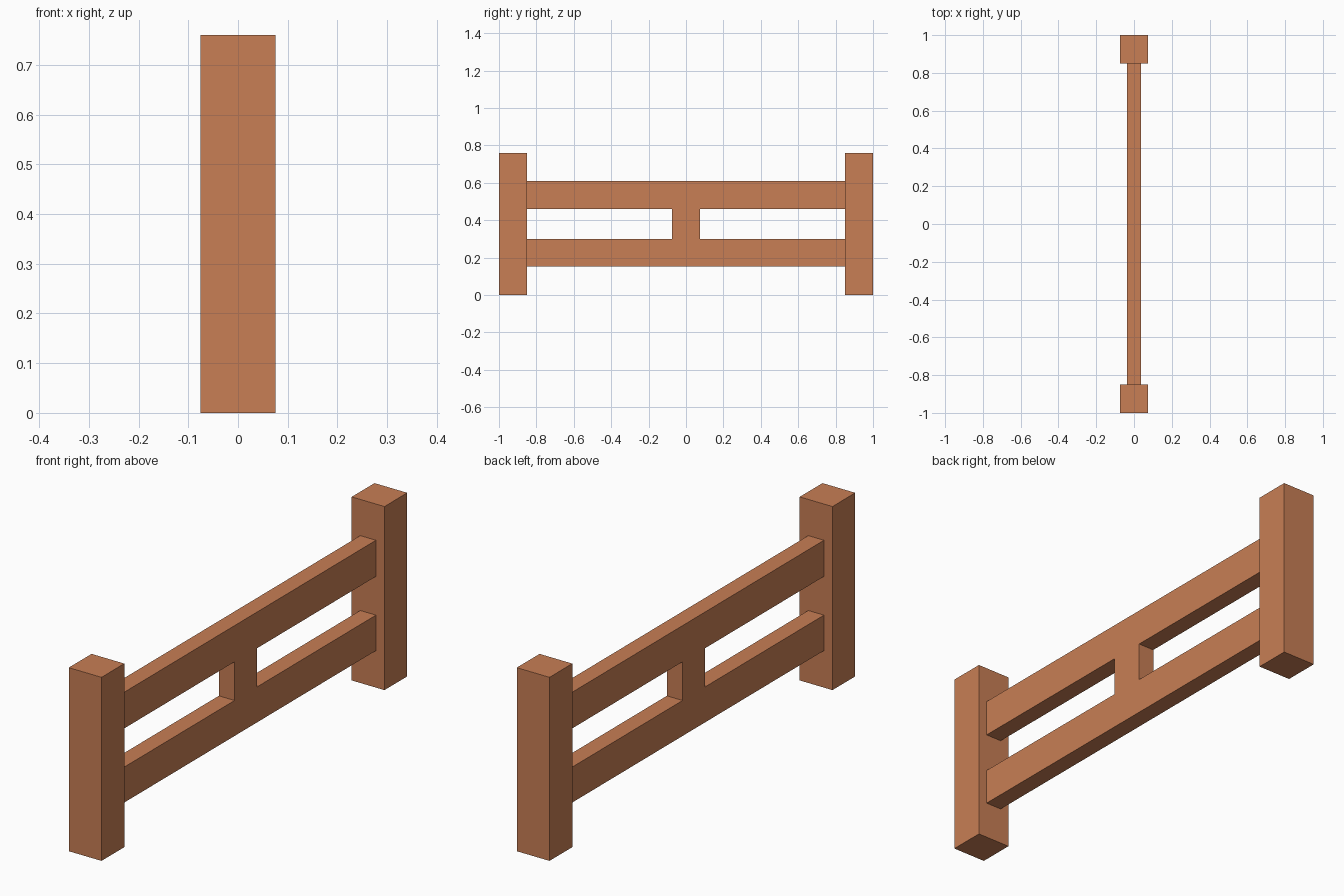
import bpy, bmesh

if "Cube" in bpy.data.objects:
    bpy.data.objects.remove(bpy.data.objects["Cube"])

wood = bpy.data.materials.new("wood")
wood.diffuse_color = (0.58, 0.21, 0.09, 1)
wood.use_nodes = True
wood.node_tree.nodes["Principled BSDF"].inputs["Base Color"].default_value = wood.diffuse_color


def finish(name, bm):
    bmesh.ops.recalc_face_normals(bm, faces=bm.faces)
    mesh = bpy.data.meshes.new(name)
    bm.to_mesh(mesh)
    bm.free()
    mesh.materials.append(wood)
    obj = bpy.data.objects.new(name, mesh)
    bpy.context.collection.objects.link(obj)
    return obj


def extrude_x(name, profile, half):
    """Extrude a (y, z) outline from x = -half to x = +half."""
    bm = bmesh.new()
    face = bm.faces.new([bm.verts.new((-half, y, z)) for y, z in profile])
    result = bmesh.ops.extrude_face_region(bm, geom=[face], use_keep_orig=True)
    verts = [v for v in result["geom"] if isinstance(v, bmesh.types.BMVert)]
    bmesh.ops.translate(bm, verts=verts, vec=(2 * half, 0, 0))
    return finish(name, bm)


POST_IN, POST_H, POST_HALF = 0.851, 0.76, 0.075

# End posts
for name, s in (("front_post", -1), ("back_post", 1)):
    a, b = s * POST_IN, s * 1.0
    extrude_x(name, [(a, 0), (b, 0), (b, POST_H), (a, POST_H)], POST_HALF)

# Two rails joined flush by a short middle brace
r, c = POST_IN, 0.074
right_half = [(r, 0.153), (r, 0.30), (c, 0.30), (c, 0.46), (r, 0.46), (r, 0.61)]
left_half = [(-y, z) for y, z in reversed(right_half)]
extrude_x("rails_and_brace", right_half + left_half, 0.036)
